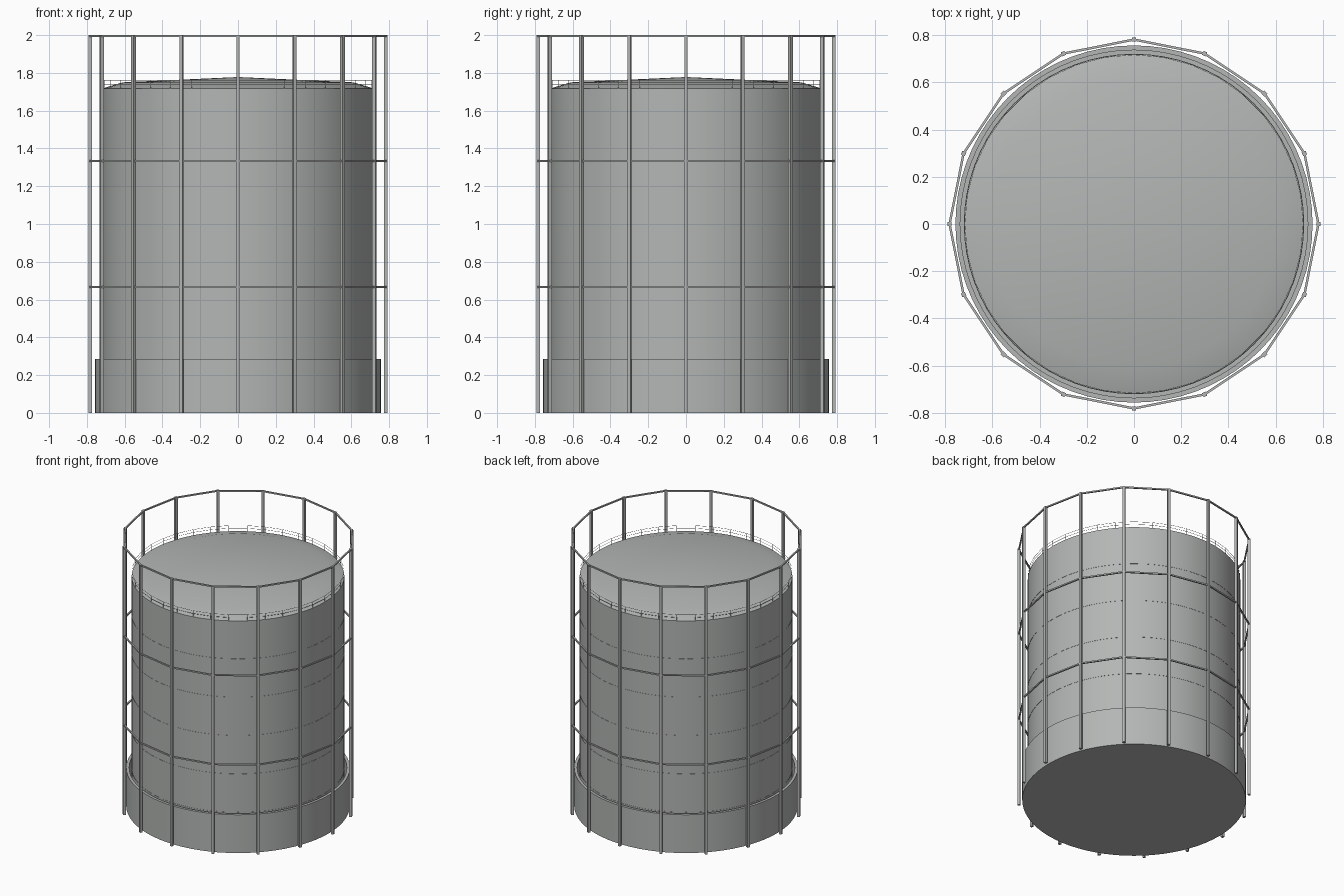
import bpy, bmesh, math
from mathutils import Matrix, Vector

old = bpy.data.objects.get("Cube")
if old:
    bpy.data.objects.remove(old, do_unlink=True)

# Painted steel
steel = bpy.data.materials.new("grey painted steel")
steel.use_nodes = True
colour = (0.45, 0.47, 0.455, 1)
steel.diffuse_color = colour
steel.node_tree.nodes["Principled BSDF"].inputs["Base Color"].default_value = colour


def finish(bm, name, smooth=False):
    bmesh.ops.recalc_face_normals(bm, faces=bm.faces)
    mesh = bpy.data.meshes.new(name)
    bm.to_mesh(mesh)
    bm.free()
    mesh.materials.append(steel)
    obj = bpy.data.objects.new(name, mesh)
    bpy.context.collection.objects.link(obj)
    if smooth:
        bpy.ops.object.select_all(action='DESELECT')
        obj.select_set(True)
        bpy.context.view_layer.objects.active = obj
        bpy.ops.object.shade_smooth_by_angle(angle=math.radians(30))
    return obj


def lathe(name, profile, closed=False, steps=72):
    """Revolve (radius, height) points around the z axis."""
    bm = bmesh.new()
    verts = [bm.verts.new((r, 0, z)) for r, z in profile]
    edges = [bm.edges.new(p) for p in zip(verts, verts[1:])]
    if closed:
        edges.append(bm.edges.new((verts[-1], verts[0])))
    bmesh.ops.spin(bm, geom=verts + edges, cent=(0, 0, 0), axis=(0, 0, 1),
                   angle=2 * math.pi, steps=steps)
    bmesh.ops.remove_doubles(bm, verts=bm.verts, dist=1e-5)
    return finish(bm, name, True)


def add_box(bm, centre, size, angle):
    m = (Matrix.Translation(centre) @ Matrix.Rotation(angle, 4, 'Z')
         @ Matrix.Diagonal((*size, 1)))
    bmesh.ops.create_cube(bm, size=1, matrix=m)


def posts(name, count, radius, z0, z1, width):
    bm = bmesh.new()
    for i in range(count):
        a = 2 * math.pi * i / count
        add_box(bm, Vector((radius * math.cos(a), radius * math.sin(a), (z0 + z1) / 2)),
                (width, width, z1 - z0), a)
    finish(bm, name)


def ring_beam(name, count, radius, z, width, height):
    """Straight beams joining the posts into a polygon."""
    bm = bmesh.new()
    step = 2 * math.pi / count
    for i in range(count):
        a = (i + 0.5) * step
        r = radius * math.cos(step / 2)
        add_box(bm, Vector((r * math.cos(a), r * math.sin(a), z)),
                (width, 2 * radius * math.sin(step / 2), height), a)
    finish(bm, name)


# Outer water tank with open annular gap
lathe("outer_tank", [(0, 0), (0.757, 0), (0.757, 0.286), (0.737, 0.286),
                     (0.737, 0.02), (0, 0.02)])

# Gas bell with shallow crown
lathe("gas_bell", [(0, 0.03), (0.72, 0.03), (0.72, 1.717), (0.61, 1.75), (0, 1.778)])

# Thin seams between the lifts
for i in range(1, 6):
    z = 0.2865 * i
    lathe(f"lift_seam_{i}", [(0.719, z - 0.002), (0.7215, z - 0.002),
                             (0.7215, z + 0.002), (0.719, z + 0.002)], closed=True)

# Fine handrail around the crown
posts("crown_rail_uprights", 36, 0.717, 1.715, 1.762, 0.002)
for i, z in enumerate((1.74, 1.761)):
    ring_beam(f"crown_handrail_{i + 1}", 36, 0.717, z, 0.0015, 0.0015)

# Guide frame
posts("guide_posts", 16, 0.782, 0, 2.0, 0.018)
for i, z in enumerate((0.667, 1.333, 1.995)):
    ring_beam(f"guide_ring_{i + 1}", 16, 0.782, z, 0.01, 0.01)
